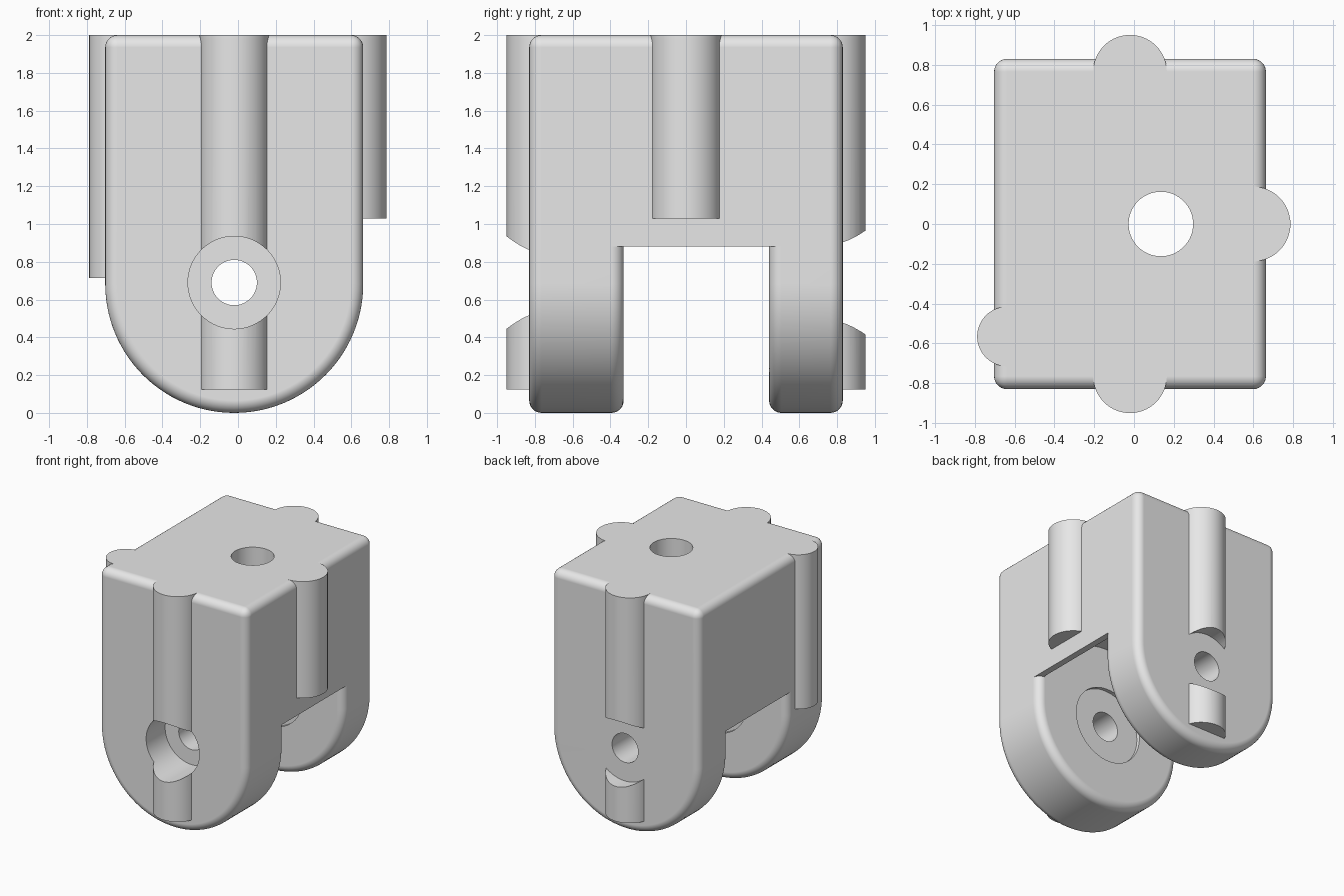
import bpy, bmesh, math
from math import pi, sin, cos

old = bpy.data.objects.get("Cube")
if old:
    bpy.data.objects.remove(old, do_unlink=True)

grey = bpy.data.materials.new("plain grey")
grey.use_nodes = True
grey.diffuse_color = (0.8, 0.8, 0.8, 1)
grey.node_tree.nodes["Principled BSDF"].inputs["Base Color"].default_value = (0.8, 0.8, 0.8, 1)

CX, R = -0.02, 0.683      # middle and radius of the rounded end
PIVOT = 0.69              # pivot hole height
SPLIT = 0.88              # where the arms meet the block
FILLET = 0.065
DEPTH = 0.83              # half depth of the body
SLOT = (-0.33, 0.44)      # gap between the arms


def prism(bm, points, direction):
    """Extrude a closed outline into a solid."""
    face = bm.faces.new([bm.verts.new(p) for p in points])
    new = bmesh.ops.extrude_face_region(bm, geom=[face])["geom"]
    bmesh.ops.translate(bm, vec=direction,
                        verts=[v for v in new if isinstance(v, bmesh.types.BMVert)])
    bmesh.ops.recalc_face_normals(bm, faces=bm.faces)


def to_object(bm, name):
    mesh = bpy.data.meshes.new(name)
    bm.to_mesh(mesh)
    bm.free()
    mesh.materials.append(grey)
    obj = bpy.data.objects.new(name, mesh)
    bpy.context.collection.objects.link(obj)
    return obj


def rounded_slab(name, y0, y1, keep_top):
    """Filleted slab with a round lower end, trimmed at the split height."""
    bm = bmesh.new()
    steps = 56
    outline = [(CX + R, y0, 2), (CX - R, y0, 2)]
    outline += [(CX - R * cos(pi * i / steps), y0, R - R * sin(pi * i / steps))
                for i in range(steps + 1)]
    prism(bm, outline, (0, y1 - y0, 0))
    sharp = [e for e in bm.edges if e.calc_face_angle() > 0.6]
    bmesh.ops.bevel(bm, geom=sharp, offset=FILLET, offset_type='OFFSET', segments=7,
                    profile=0.5, affect='EDGES', clamp_overlap=False)
    cut = bmesh.ops.bisect_plane(bm, geom=bm.verts[:] + bm.edges[:] + bm.faces[:],
                                 plane_co=(0, 0, SPLIT), plane_no=(0, 0, 1),
                                 clear_inner=keep_top, clear_outer=not keep_top)
    bmesh.ops.holes_fill(bm, edges=[e for e in bm.edges if e.is_boundary], sides=0)
    bmesh.ops.recalc_face_normals(bm, faces=bm.faces)
    return to_object(bm, name)


def rib(name, x, y, r, facing, z0):
    """Half-round upright rib bulging towards the given angle."""
    bm = bmesh.new()
    steps = 32
    angles = [facing - pi / 2 + pi * i / steps for i in range(steps + 1)]
    prism(bm, [(x + r * cos(a), y + r * sin(a), z0) for a in angles], (0, 0, 2 - z0))
    return to_object(bm, name)


def cutter_y(name, z, r, y0, y1, steps=64):
    bm = bmesh.new()
    angles = [2 * pi * i / steps for i in range(steps)]
    prism(bm, [(CX + r * cos(a), y0, z + r * sin(a)) for a in angles], (0, y1 - y0, 0))
    obj = to_object(bm, name)
    obj.hide_render = True
    return obj


def cutter_z(name, x, y, r, z0, z1, steps=64):
    bm = bmesh.new()
    angles = [2 * pi * i / steps for i in range(steps)]
    prism(bm, [(x + r * cos(a), y + r * sin(a), z0) for a in angles], (0, 0, z1 - z0))
    obj = to_object(bm, name)
    obj.hide_render = True
    return obj


def select(obj):
    bpy.ops.object.select_all(action='DESELECT')
    obj.select_set(True)
    bpy.context.view_layer.objects.active = obj


def finish(obj, cutters):
    """Cut the holes, then shade smooth with crisp edges."""
    select(obj)
    for c in cutters:
        mod = obj.modifiers.new(c.name, 'BOOLEAN')
        mod.operation = 'DIFFERENCE'
        mod.solver = 'EXACT'
        mod.object = c
        bpy.ops.object.modifier_apply(modifier=mod.name)
    bpy.ops.object.shade_smooth_by_angle(angle=math.radians(30))
    normals = obj.modifiers.new("even_normals", 'WEIGHTED_NORMAL')
    normals.keep_sharp = True


# Body
block = rounded_slab("upper_block", -DEPTH, DEPTH, True)
front_arm = rounded_slab("front_arm", -DEPTH, SLOT[0], False)
back_arm = rounded_slab("back_arm", SLOT[1], DEPTH, False)

# Ribs, each starting where the fillet begins
front_rib = rib("front_rib", CX, -DEPTH + FILLET, 0.185, -pi / 2, 0.125)
back_rib = rib("back_rib", CX, DEPTH - FILLET, 0.185, pi / 2, 0.125)
left_rib = rib("left_rib", CX + R - FILLET, 0, 0.188, 0, 1.03)
right_rib = rib("right_rib", CX - R + FILLET, -0.565, 0.15, pi, 0.715)

# Cutters
pocket = cutter_y("pocket_cutter", R, 0.66, *SLOT, steps=96)
recess = cutter_y("recess_cutter", PIVOT, 0.31, SLOT[0] - 0.03, SLOT[1] + 0.03)
bore = cutter_y("pivot_bore_cutter", PIVOT, 0.12, -1.1, 1.1)
counterbore = cutter_y("counterbore_cutter", PIVOT, 0.245, -1.1, -0.58)
rib_gap = cutter_y("rib_gap_cutter", PIVOT, 0.275, 0.6, 1.1)
top_hole = cutter_z("top_hole_cutter", 0.135, 0, 0.162, 1, 2.1)

finish(block, [pocket, recess, counterbore, top_hole])
finish(front_arm, [recess, counterbore, bore])
finish(back_arm, [recess, bore])
finish(front_rib, [counterbore])
finish(back_rib, [rib_gap])
finish(left_rib, [])
finish(right_rib, [])

for c in (pocket, recess, bore, counterbore, rib_gap, top_hole):
    bpy.data.objects.remove(c, do_unlink=True)
